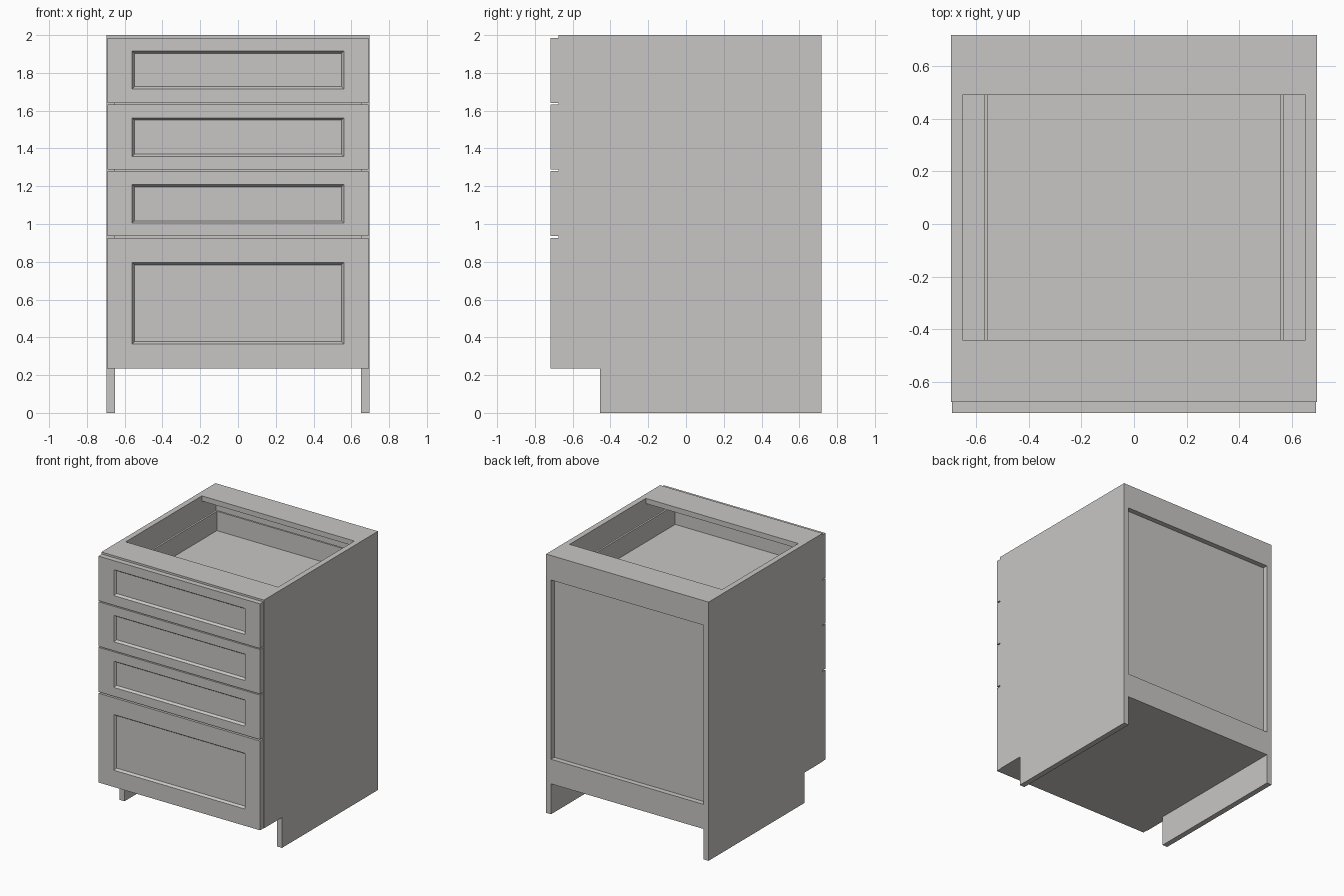
import bpy, bmesh

if "Cube" in bpy.data.objects:
    bpy.data.objects.remove(bpy.data.objects["Cube"])

mat = bpy.data.materials.new("warm light grey")
mat.diffuse_color = (0.58, 0.565, 0.55, 1)
mat.use_nodes = True
mat.node_tree.nodes["Principled BSDF"].inputs["Base Color"].default_value = mat.diffuse_color


def finish(name, bm):
    bmesh.ops.recalc_face_normals(bm, faces=bm.faces)
    me = bpy.data.meshes.new(name)
    bm.to_mesh(me)
    bm.free()
    me.materials.append(mat)
    ob = bpy.data.objects.new(name, me)
    bpy.context.collection.objects.link(ob)
    return ob


def add_box(bm, x0, x1, y0, y1, z0, z1):
    vs = bmesh.ops.create_cube(bm, size=1)["verts"]
    for v in vs:
        v.co.x = x1 if v.co.x > 0 else x0
        v.co.y = y1 if v.co.y > 0 else y0
        v.co.z = z1 if v.co.z > 0 else z0


def box(name, *dims):
    bm = bmesh.new()
    add_box(bm, *dims)
    return finish(name, bm)


W, IN = 0.695, 0.652            # outer and inner half width
FRONT, FACE, BACK = -0.717, -0.676, 0.717
BASE, T = 0.235, 0.04           # cabinet floor height, board thickness

# Side panels with toe-kick notch
profile = [(-0.455, 0), (BACK, 0), (BACK, 2), (FACE, 2), (FACE, BASE), (-0.455, BASE)]
for side, s in (("left", -1), ("right", 1)):
    bm = bmesh.new()
    f = bm.faces.new([bm.verts.new((s * IN, y, z)) for y, z in profile])
    ext = bmesh.ops.extrude_face_region(bm, geom=[f])["geom"]
    for v in ext:
        if isinstance(v, bmesh.types.BMVert):
            v.co.x = s * W
    finish(side + "_side_panel", bm)

# Carcass boards
box("cabinet_floor", -IN, IN, FACE, BACK - T, BASE, BASE + T)
box("front_stretcher", -IN, IN, FACE, -0.44, 2 - T, 2)
box("back_stretcher", -IN, IN, 0.49, BACK - T, 2 - T, 2)
box("back_top_rail", -IN, IN, BACK - T, BACK, 1.81, 2)
box("back_bottom_rail", -IN, IN, BACK - T, BACK, BASE, 0.425)
box("back_panel", -IN, IN, 0.66, BACK - T, BASE + T, 2 - T)


# Drawer front with a sloped, recessed centre panel
def drawer_front(name, z0, z1, p0, p1):
    w, px, slope, depth = 0.691, 0.56, 0.012, 0.018
    bm = bmesh.new()

    def ring(hx, a, b, y):
        return [bm.verts.new((x, y, z)) for x, z in ((-hx, a), (hx, a), (hx, b), (-hx, b))]

    rings = [ring(w, z0, z1, FACE), ring(w, z0, z1, FRONT), ring(px, p0, p1, FRONT),
             ring(px - slope, p0 + slope, p1 - slope, FRONT + depth)]
    for a, b in zip(rings, rings[1:]):
        for i in range(4):
            j = (i + 1) % 4
            bm.faces.new((a[i], a[j], b[j], b[i]))
    bm.faces.new(rings[0])
    bm.faces.new(rings[-1])
    return finish(name, bm)


# Open drawer box behind each front
def drawer_box(name, z0, z1):
    bm = bmesh.new()
    o, i, y0, y1, t = 0.57, 0.555, FACE, 0.55, 0.015
    for s in (-1, 1):
        add_box(bm, min(s * i, s * o), max(s * i, s * o), y0, y1, z0, z1)
    add_box(bm, -i, i, y0, y0 + t, z0, z1)
    add_box(bm, -i, i, y1 - t, y1, z0, z1)
    add_box(bm, -i, i, y0 + t, y1 - t, z0, z0 + t)
    return finish(name, bm)


drawers = (("top", 1.64, 1.985, 1.715, 1.915), ("upper", 1.288, 1.632, 1.358, 1.562),
           ("lower", 0.936, 1.28, 1.005, 1.208), ("bottom", BASE, 0.925, 0.365, 0.795))
for label, z0, z1, p0, p1 in drawers:
    drawer_front(label + "_drawer_front", z0, z1, p0, p1)
    drawer_box(label + "_drawer_box", z0 + 0.085, z1 - 0.095)
